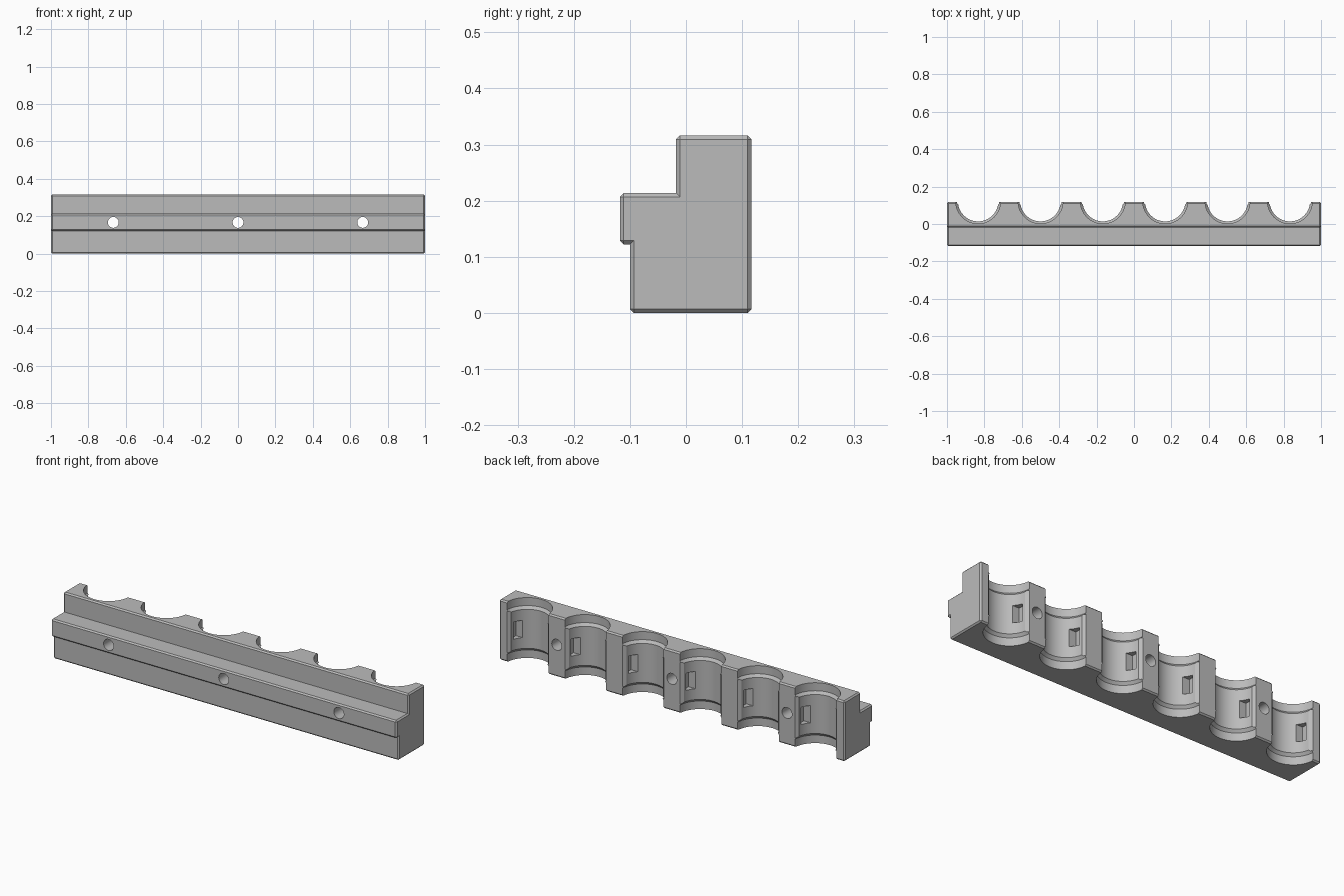
import bpy, bmesh, math
from mathutils import Matrix

if "Cube" in bpy.data.objects:
    bpy.data.objects.remove(bpy.data.objects["Cube"])

grey = bpy.data.materials.new("grey plastic")
grey.diffuse_color = (0.5, 0.5, 0.5, 1)
grey.use_nodes = True
grey.node_tree.nodes["Principled BSDF"].inputs["Base Color"].default_value = grey.diffuse_color

cutters = bpy.data.collections.new("cutters")
bpy.context.scene.collection.children.link(cutters)


def make(name, bm, collection):
    bmesh.ops.recalc_face_normals(bm, faces=bm.faces[:])
    mesh = bpy.data.meshes.new(name)
    bm.to_mesh(mesh)
    bm.free()
    mesh.materials.append(grey)
    ob = bpy.data.objects.new(name, mesh)
    collection.objects.link(ob)
    return ob


def prism(bm, points, offset):
    """Extrude a closed outline of 3D points along an offset."""
    face = bm.faces.new([bm.verts.new(p) for p in points])
    ext = bmesh.ops.extrude_face_region(bm, geom=[face])
    bmesh.ops.translate(bm, vec=offset, verts=[
        v for v in ext["geom"] if isinstance(v, bmesh.types.BMVert)])
    bmesh.ops.recalc_face_normals(bm, faces=bm.faces[:])


def cutter(name, bm):
    ob = make(name, bm, cutters)
    ob.hide_render = True
    return ob


# Stepped rail with a front lip; outer edges chamfered
profile = [(-0.10, 0), (0.117, 0), (0.117, 0.316), (-0.018, 0.316),
           (-0.018, 0.214), (-0.118, 0.214), (-0.118, 0.122), (-0.10, 0.122)]
bm = bmesh.new()
prism(bm, [(-1, y, z) for y, z in profile], (2, 0, 0))
bm.normal_update()
bmesh.ops.bevel(bm, geom=[e for e in bm.edges if e.calc_face_angle_signed() > 0.1],
                offset=0.007, offset_type='OFFSET', segments=1, profile=0.5,
                affect='EDGES', clamp_overlap=True)
rail = make("socket_rail", bm, bpy.context.scene.collection)

# Socket bays: wide collar at both ends, narrower waist in the middle
CY, R_WIDE, R_WAIST = 0.122, 0.120, 0.108
lathe = [(0, -0.05), (R_WIDE, -0.05), (R_WIDE, 0.042), (R_WAIST, 0.056),
         (R_WAIST, 0.260), (R_WIDE, 0.274), (R_WIDE, 0.36), (0, 0.36)]
for i in range(6):
    cx = (i - 2.5) / 3
    bm = bmesh.new()
    verts = [bm.verts.new((cx + r, CY, z)) for r, z in lathe]
    edges = [bm.edges.new(p) for p in zip(verts, verts[1:])]
    bmesh.ops.spin(bm, geom=verts + edges, cent=(cx, CY, 0), axis=(0, 0, 1),
                   angle=math.tau, steps=64, use_merge=True)
    bmesh.ops.remove_doubles(bm, verts=bm.verts[:], dist=1e-5)
    cutter("bay_cutter", bm)

    # Chamfered mouth of the waist
    bm = bmesh.new()
    prism(bm, [(cx - 0.106, 0.103, 0.05), (cx + 0.106, 0.103, 0.05),
               (cx + 0.130, 0.127, 0.05), (cx - 0.130, 0.127, 0.05)], (0, 0, 0.216))
    cutter("mouth_cutter", bm)

    # Rectangular side pockets
    bm = bmesh.new()
    bmesh.ops.create_cube(bm, size=1, matrix=Matrix.Translation((cx, 0.069, 0.158))
                          @ Matrix.Diagonal((0.236, 0.042, 0.09, 1)))
    cutter("pocket_cutter", bm)

# Screw holes through every second wall
for x in (-2 / 3, 0, 2 / 3):
    bm = bmesh.new()
    bmesh.ops.create_cone(bm, cap_ends=True, segments=32, radius1=0.029, radius2=0.029,
                          depth=0.5, matrix=Matrix.Translation((x, 0, 0.167))
                          @ Matrix.Rotation(math.pi / 2, 4, 'X'))
    cutter("screw_hole_cutter", bm)

# Cut everything, keep the result and drop the helpers
for tool in cutters.objects:
    mod = rail.modifiers.new(tool.name, 'BOOLEAN')
    mod.object = tool
    mod.operation = 'DIFFERENCE'
    mod.solver = 'EXACT'
depsgraph = bpy.context.evaluated_depsgraph_get()
result = bpy.data.meshes.new_from_object(rail.evaluated_get(depsgraph))
rail.modifiers.clear()
rail.data = result
for tool in list(cutters.objects):
    bpy.data.objects.remove(tool)
bpy.data.collections.remove(cutters)

rail.select_set(True)
bpy.context.view_layer.objects.active = rail
bpy.ops.object.shade_smooth_by_angle(angle=math.radians(20))
